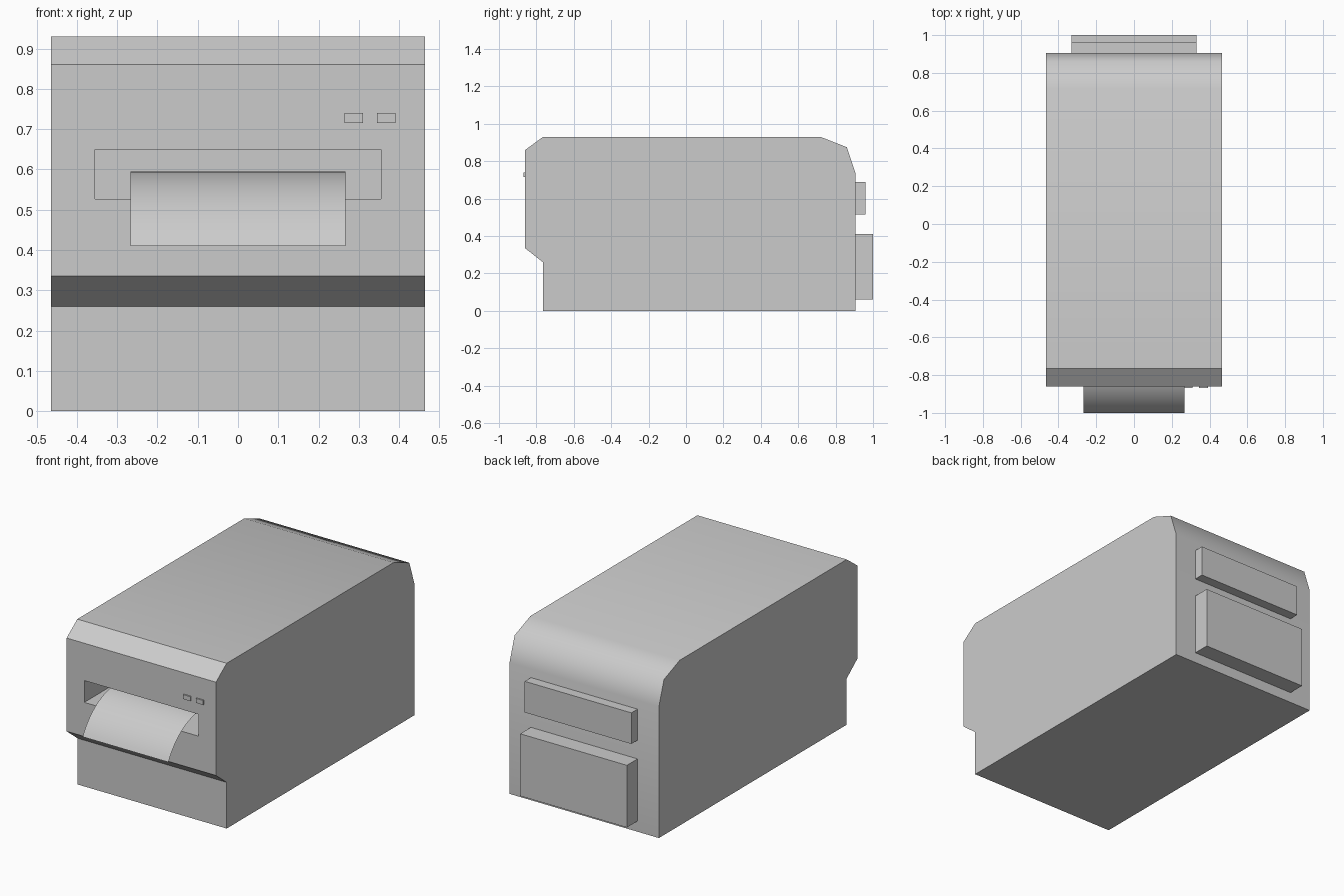
import bpy, bmesh, math
from mathutils import Vector

default = bpy.data.objects.get("Cube")
if default:
    bpy.data.objects.remove(default, do_unlink=True)

grey = bpy.data.materials.new("light grey")
grey.use_nodes = True
colour = (0.6, 0.6, 0.6, 1)
grey.diffuse_color = colour
grey.node_tree.nodes["Principled BSDF"].inputs["Base Color"].default_value = colour


def finish(bm, name):
    mesh = bpy.data.meshes.new(name)
    bm.to_mesh(mesh)
    bm.free()
    mesh.materials.append(grey)
    obj = bpy.data.objects.new(name, mesh)
    bpy.context.collection.objects.link(obj)
    return obj


def box(name, x, y, z):
    """Box from (low, high) ranges on each axis."""
    bm = bmesh.new()
    bmesh.ops.create_cube(bm, size=1)
    for v in bm.verts:
        v.co = Vector([r[0] if c < 0 else r[1] for c, r in zip(v.co, (x, y, z))])
    return finish(bm, name)


# Housing: side profile (y, z) swept across the width
HALF = 0.465
FRONT = -0.86
BACK = 0.905
profile = [(-0.765, 0), (BACK, 0), (BACK, 0.74), (0.86, 0.875), (0.72, 0.93),
           (-0.765, 0.93), (FRONT, 0.86), (FRONT, 0.335), (-0.765, 0.26)]
bm = bmesh.new()
side = bm.faces.new([bm.verts.new((-HALF, y, z)) for y, z in profile])
swept = bmesh.ops.extrude_face_region(bm, geom=[side])
bmesh.ops.translate(bm, vec=(2 * HALF, 0, 0),
                    verts=[g for g in swept["geom"] if isinstance(g, bmesh.types.BMVert)])
bmesh.ops.recalc_face_normals(bm, faces=bm.faces)

# Paper slot: inset the front panel, then push it inwards
panel = next(f for f in bm.faces if all(abs(v.co.y - FRONT) < 1e-4 for v in f.verts))
bmesh.ops.inset_individual(bm, faces=[panel], thickness=0.05)
for v in panel.verts:
    v.co = (math.copysign(0.355, v.co.x), FRONT, 0.65 if v.co.z > 0.6 else 0.527)
pushed = bmesh.ops.extrude_discrete_faces(bm, faces=[panel])["faces"][0]
bmesh.ops.translate(bm, vec=(0, 0.25, 0), verts=pushed.verts)

# Only the rounded rear shoulder is smooth
for f in bm.faces:
    f.smooth = True
for e in bm.edges:
    a, b = (v.co for v in e.verts)
    shoulder = abs(a.x - b.x) > HALF and min(a.y, b.y) > 0.7 and min(a.z, b.z) > 0.7
    e.smooth = shoulder
finish(bm, "housing")

# Paper sheet: flat inside the slot, then curling down in an arc
RADIUS, ARC_Y, ARC_Z = 0.336, -0.70, 0.259
sweep = math.asin(0.3 / RADIUS)
path = [(-0.63, ARC_Z + RADIUS)]
for i in range(17):
    t = sweep * i / 16
    path.append((ARC_Y - RADIUS * math.sin(t), ARC_Z + RADIUS * math.cos(t)))
bm = bmesh.new()
rows = [[bm.verts.new((x, y, z)) for x in (-0.267, 0.267)] for y, z in path]
for r, s in zip(rows, rows[1:]):
    bm.faces.new((r[0], s[0], s[1], r[1])).smooth = True
finish(bm, "paper_sheet")

# Front buttons
for name, x in (("inner_button", 0.265), ("outer_button", 0.345)):
    box(name, (x, x + 0.046), (FRONT - 0.008, FRONT + 0.01), (0.715, 0.74))

# Rear connector blocks
box("upper_rear_block", (-0.332, 0.332), (BACK - 0.01, 0.96), (0.515, 0.69))
box("lower_rear_block", (-0.332, 0.332), (BACK - 0.01, 1.0), (0.06, 0.41))
